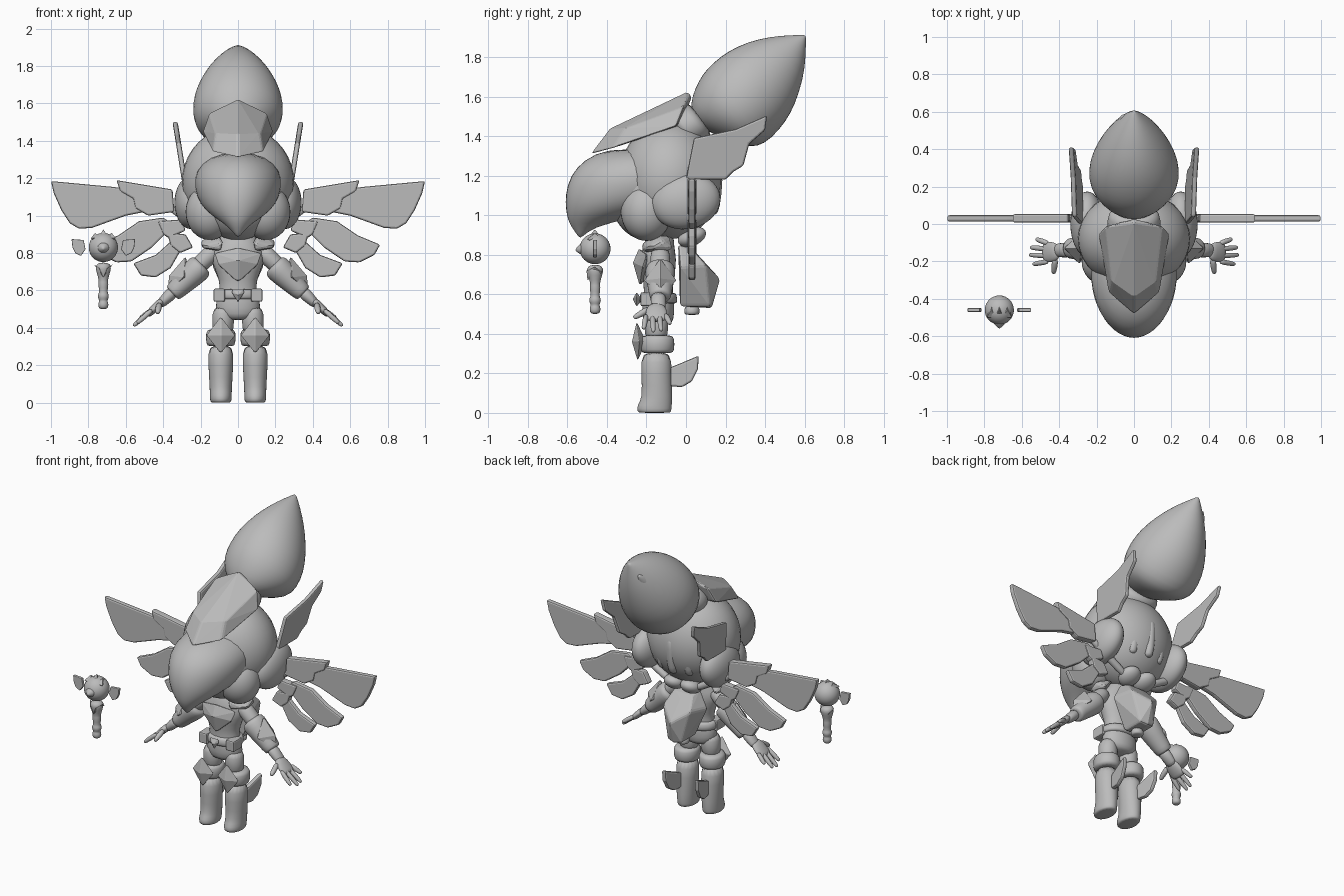
import bpy, bmesh, math
from mathutils import Vector, Matrix

old = bpy.data.objects.get("Cube")
if old:
    bpy.data.objects.remove(old)

grey = bpy.data.materials.new("plain_grey")
grey.use_nodes = True
GREY = (0.5, 0.5, 0.5, 1)
grey.diffuse_color = GREY
grey.node_tree.nodes["Principled BSDF"].inputs["Base Color"].default_value = GREY


def finish(name, bm, mirror=False, bevel=0, subsurf=0, smooth=True):
    bmesh.ops.recalc_face_normals(bm, faces=bm.faces)
    mesh = bpy.data.meshes.new(name)
    for face in bm.faces:
        face.smooth = smooth
    bm.to_mesh(mesh)
    bm.free()
    mesh.materials.append(grey)
    obj = bpy.data.objects.new(name, mesh)
    bpy.context.collection.objects.link(obj)
    if bevel:
        mod = obj.modifiers.new("bevel", "BEVEL")
        mod.width, mod.segments = bevel, 2
    if subsurf:
        obj.modifiers.new("round", "SUBSURF").levels = subsurf
        obj.modifiers["round"].render_levels = subsurf
    if mirror:
        obj.modifiers.new("mirror", "MIRROR").use_mirror_merge = False
    return obj


def ball(name, centre, radii, mirror=False, tilt=0):
    bm = bmesh.new()
    place = Matrix.Translation(centre) @ Matrix.Rotation(tilt, 4, "X") @ Matrix.Diagonal((*radii, 1))
    bmesh.ops.create_uvsphere(bm, u_segments=32, v_segments=20, radius=1, matrix=place)
    return finish(name, bm, mirror)


def loft(name, start, axis, stations, side=(0, 1, 0), mirror=False, n=16, subsurf=1):
    """Elliptic rings: (distance, shift along side, width radius, side radius)."""
    d = Vector(axis).normalized()
    v = Vector(side)
    v = (v - d * v.dot(d)).normalized()
    u = v.cross(d)
    bm = bmesh.new()
    rings = []
    for t, shift, ru, rv in stations:
        c = Vector(start) + d * t + v * shift
        angles = [math.tau * i / n for i in range(n)]
        rings.append([bm.verts.new(c + u * ru * math.cos(a) + v * rv * math.sin(a)) for a in angles])
    for low, high in zip(rings, rings[1:]):
        for i in range(n):
            j = (i + 1) % n
            bm.faces.new((low[i], low[j], high[j], high[i]))
    bm.faces.new(rings[0])
    bm.faces.new(rings[-1])
    return finish(name, bm, mirror, subsurf=subsurf)


def rod(name, a, b, ra, rb, mirror=False):
    d = Vector(b) - Vector(a)
    length = d.length
    return loft(name, a, d, [(0, 0, ra, ra), (length * .6, 0, ra, ra), (length * .92, 0, rb, rb),
                             (length, 0, rb * .6, rb * .6)], (0.1, 1, 0.1), mirror, 10)


def hull(name, points, sym=False, mirror=False, bevel=.008):
    bm = bmesh.new()
    pts = list(points) + ([(-x, y, z) for x, y, z in points if x] if sym else [])
    for p in pts:
        bm.verts.new(p)
    out = bmesh.ops.convex_hull(bm, input=bm.verts)
    junk = {g for g in out["geom_interior"] + out["geom_unused"] if isinstance(g, bmesh.types.BMVert)}
    bmesh.ops.delete(bm, geom=list(junk), context="VERTS")
    bmesh.ops.dissolve_limit(bm, angle_limit=.03, verts=bm.verts, edges=bm.edges)
    return finish(name, bm, mirror, bevel, smooth=False)


def plate(name, outline, place, thick, mirror=True, bevel=.01):
    """Flat outline; place(a, b, depth) maps it into space."""
    bm = bmesh.new()
    back, front = [[bm.verts.new(place(a, b, s * thick / 2)) for a, b in outline] for s in (-1, 1)]
    bm.faces.new(back)
    bm.faces.new(front)
    for i in range(len(outline)):
        j = (i + 1) % len(outline)
        bm.faces.new((back[i], back[j], front[j], front[i]))
    return finish(name, bm, mirror, bevel, smooth=False)


# Head, helmet and beak
ball("helmet", (0, -.08, 1.18), (.3, .26, .3))
ball("face", (0, -.19, 1.12), (.24, .2, .25))
ball("cheek_guard", (.15, -.2, 1.02), (.13, .13, .15), True)
ball("ear_cup", (.25, 0, 1.07), (.09, .175, .14), True, .2)
levels = [(.885, -.54, -.53, .006), (.94, -.58, -.47, .05), (.98, -.6, -.3, .11), (1.03, -.61, -.1, .18),
          (1.1, -.615, .05, .225), (1.2, -.59, .08, .24), (1.28, -.52, .05, .2), (1.34, -.4, 0, .1)]
loft("beak", (0, 0, 0), (0, 0, 1), [(z, (f + b) / 2, w, (b - f) / 2) for z, f, b, w in levels], n=24)
for x in (-.1, 0, .1):
    loft("back_vent", (x, .13 - abs(x) * .3, 1.0), (0, .1, 1),
         [(0, 0, .02, .02), (.03, 0, .035, .04), (.2, 0, .035, .04), (.25, 0, .02, .02)])

# Crest plate on the brow
hull("crest", [(0, -.485, 1.31), (0, -.39, 1.435), (0, .01, 1.625), (0, .03, 1.6), (0, -.03, 1.45),
               (.135, -.37, 1.34), (.12, -.31, 1.44), (.19, -.05, 1.45), (.155, -.01, 1.55)], True, bevel=.012)

# Plume with a split tip
rise = (0, .79, .61)
up = (0, -.61, .79)
loft("plume_collar", (0, -.04, 1.42), rise, [(0, 0, .14, .12), (.04, 0, .15, .12), (.1, -.01, .14, .11),
                                             (.14, -.01, .12, .1)], up)
edges = [(.0, .05, -.06, .07), (.06, .11, -.17, .16), (.13, .15, -.28, .225), (.2, .175, -.31, .245),
         (.3, .182, -.3, .24), (.4, .17, -.27, .205), (.5, .135, -.21, .155), (.6, .08, -.13, .09),
         (.68, .02, -.03, .025), (.7, .005, -.005, .005)]
loft("plume", (0, .05, 1.48), rise, [(t, (a + b) / 2, w, (a - b) / 2) for t, a, b, w in edges], up, n=24)
loft("plume_side_tip", (-.05, .4, 1.66), (-.03, .72, .7),
     [(0, 0, .1, .12), (.12, 0, .075, .08), (.2, 0, .04, .04), (.26, 0, .004, .004)], up)

# Side fins on the helmet
fin = [(0, 1.18), (.02, 1.29), (.04, 1.39), (.25, 1.435), (.41, 1.505), (.4, 1.43), (.32, 1.36), (.29, 1.25),
       (.24, 1.22), (.2, 1.18)]
plate("helmet_fin", fin, lambda y, z, d: (.285 + (z - 1.18) * .16 + d, y, z), .028)

# Wings made from flat feathers
feathers = {
    "wing_long_feather": [(.36, 1.06), (.4, 1.12), (.68, 1.155), (1, 1.185), (.985, 1.12), (.945, 1.03),
                          (.9, .96), (.85, .93), (.78, .935), (.6, 1.0), (.45, 1.03)],
    "wing_cover_feather": [(.34, 1.02), (.35, 1.14), (.5, 1.165), (.65, 1.19), (.63, 1.13), (.56, 1.09),
                           (.55, 1.04), (.48, 1.0)],
    "wing_middle_feather": [(.34, .95), (.4, .99), (.53, .97), (.64, .895), (.76, .845), (.73, .79), (.65, .75),
                            (.57, .755), (.46, .83)],
    "wing_lower_feather": [(.28, .86), (.34, .88), (.44, .79), (.56, .745), (.52, .68), (.44, .67), (.36, .72)],
    "wing_upper_tuft": [(.28, .92), (.3, .98), (.43, .97), (.4, .9), (.37, .88)],
    "wing_lower_tuft": [(.24, .83), (.28, .9), (.38, .91), (.36, .84), (.31, .8)],
}
for name, outline in feathers.items():
    thick = .046 if "cover" in name or "tuft" in name else .034
    plate(name, outline, lambda x, z, d: (x, .03 + d, z), thick)
rod("wing_arm", (.05, .03, .86), (.36, .03, 1.04), .025, .025, True)

# Torso, collar and belt
loft("torso", (0, -.14, .44), (0, 0, 1), [(0, 0, .07, .06), (.03, 0, .12, .08), (.1, 0, .125, .085),
     (.18, 0, .09, .07), (.26, 0, .12, .085), (.34, 0, .155, .095), (.4, 0, .12, .08), (.5, .02, .07, .06)])
hull("chest_plate", [(0, -.24, .83), (.13, -.2, .8), (.11, -.22, .74), (0, -.27, .76), (0, -.235, .64),
                     (.05, -.19, .7), (0, -.18, .8)], True)
hull("collar_pad", [(.08, -.23, .86), (.09, -.22, .81), (.2, -.19, .83), (.2, -.12, .87), (.14, -.15, .9),
                    (.17, -.06, .82), (.1, -.08, .9)], mirror=True, bevel=.015)
ball("neck_tuft", (.06, .03, .89), (.065, .075, .045), True, .4)
loft("belt", (0, -.14, .55), (0, 0, 1), [(0, 0, .12, .09), (.01, 0, .13, .1), (.05, 0, .125, .095), (.06, 0, .11, .085)])
hull("belt_buckle", [(0, -.27, .575), (.035, -.25, .59), (.03, -.25, .61), (0, -.25, .535), (0, -.22, .57)], True,
     bevel=.004)
hull("belt_pouch", [(x, y, z) for x in (.07, .13) for y in (-.23, -.14) for z in (.54, .61)], mirror=True)

# Backpack and nozzle
hull("backpack", [(.08, -.04, .85), (.07, .03, .83), (.14, -.03, .74), (.1, .1, .75), (0, .06, .8), (0, .17, .68),
                  (.05, .12, .54), (.05, -.03, .54), (0, .13, .53)], True, bevel=.012)
loft("backpack_nozzle", (0, .03, .495), (0, 0, 1), [(0, 0, .035, .035), (.01, 0, .04, .04), (.05, 0, .04, .04)])

# Legs, boots and knee guards
LEG = .092
loft("thigh", (.08, -.15, .36), (0, 0, 1), [(0, 0, .06, .06), (.08, 0, .06, .06), (.16, 0, .055, .065)], mirror=True)
loft("boot", (LEG, -.15, 0), (0, 0, 1), [(0, -.01, .05, .075), (.004, -.01, .058, .088), (.04, -.01, .06, .09),
     (.07, .005, .06, .077), (.2, 0, .068, .078), (.32, 0, .072, .08)], mirror=True)
loft("boot_cuff", (LEG, -.145, .3), (0, 0, 1), [(0, 0, .07, .075), (.012, 0, .08, .088), (.08, 0, .083, .09),
     (.095, 0, .065, .07)], mirror=True)
hull("knee_guard", [(LEG, -.275, .36), (LEG - .08, -.235, .36), (LEG + .08, -.235, .36), (LEG, -.25, .465),
                    (LEG, -.245, .26), (LEG, -.2, .36)], mirror=True, bevel=.006)
heel = [(-.08, .23), (-.03, .25), (.065, .29), (.06, .22), (.03, .16), (-.02, .13), (-.08, .135)]
plate("heel_wing", heel, lambda y, z, d: (LEG + .02 + d + y * .15, y, z), .03)

# Arms and gauntlets
down = (.71, 0, -.69)
loft("upper_arm", (.12, -.13, .82), down, [(0, 0, .04, .04), (.03, 0, .052, .055), (.2, 0, .045, .05)], mirror=True)
loft("gauntlet", (.19, -.13, .74), down, [(0, 0, .05, .055), (.01, 0, .07, .075), (.05, 0, .075, .08),
     (.16, 0, .058, .062), (.22, 0, .052, .056), (.225, 0, .04, .045)], mirror=True)
loft("wrist", (.34, -.14, .6), down, [(0, 0, .04, .045), (.06, 0, .03, .037), (.12, 0, .025, .04)], mirror=True)
hull("gauntlet_guard", [(.28, -.13, .785), (.37, -.13, .68), (.38, -.13, .59), (.29, -.215, .67), (.29, -.045, .67),
                        (.25, -.13, .68)], mirror=True, bevel=.006)
loft("palm", (.4, -.15, .55), down, [(0, 0, .02, .035), (.04, 0, .024, .055), (.1, 0, .02, .058),
                                    (.12, 0, .014, .045)], mirror=True)
for y, tip in ((-.105, (.525, -.08, .45)), (-.135, (.555, -.125, .415)), (-.17, (.56, -.165, .41)),
               (-.2, (.54, -.215, .425))):
    rod("finger", (.455, y, .5), tip, .015, .012, True)
rod("thumb", (.42, -.18, .53), (.43, -.265, .48), .018, .013, True)

# Separate wand
WX, WY = -.72, -.46
ball("wand_head", (WX, WY, .83), (.078, .078, .078))
loft("wand_beak", (WX, WY - .05, .83), (0, -1, -.15), [(0, 0, .05, .04), (.03, 0, .025, .025), (.05, 0, .003, .003)],
     (0, 0, 1))
loft("wand_handle", (WX, WY, .5), (0, 0, 1), [(0, 0, .015, .015), (.01, 0, .028, .028), (.035, 0, .028, .028),
     (.045, 0, .02, .02), (.06, 0, .03, .03), (.08, 0, .03, .03), (.09, 0, .02, .02), (.14, 0, .03, .03),
     (.15, 0, .022, .022), (.2, 0, .038, .038), (.23, 0, .045, .045), (.25, 0, .025, .025)])
for x, z in ((-.04, .91), (0, .93), (.04, .91)):
    hull("wand_crown_spike", [(WX + x * 1.1, WY, z), (WX + x - .028, WY - .04, .88), (WX + x + .028, WY - .04, .88),
                              (WX + x, WY + .04, .88), (WX + x, WY, .85)], bevel=.003)
flap = [(.095, .82), (.105, .87), (.17, .875), (.165, .83), (.15, .8), (.12, .785)]
for s in (-1, 1):
    plate("wand_wing", flap, lambda x, z, d: (WX + s * x, WY + d, z), .02, False, .004)
    hull("wand_prong", [(WX + s * .05, WY, .74), (WX + s * .02, WY - .045, .72), (WX, WY - .04, .67),
                        (WX + s * .03, WY + .04, .71)], bevel=.003)
